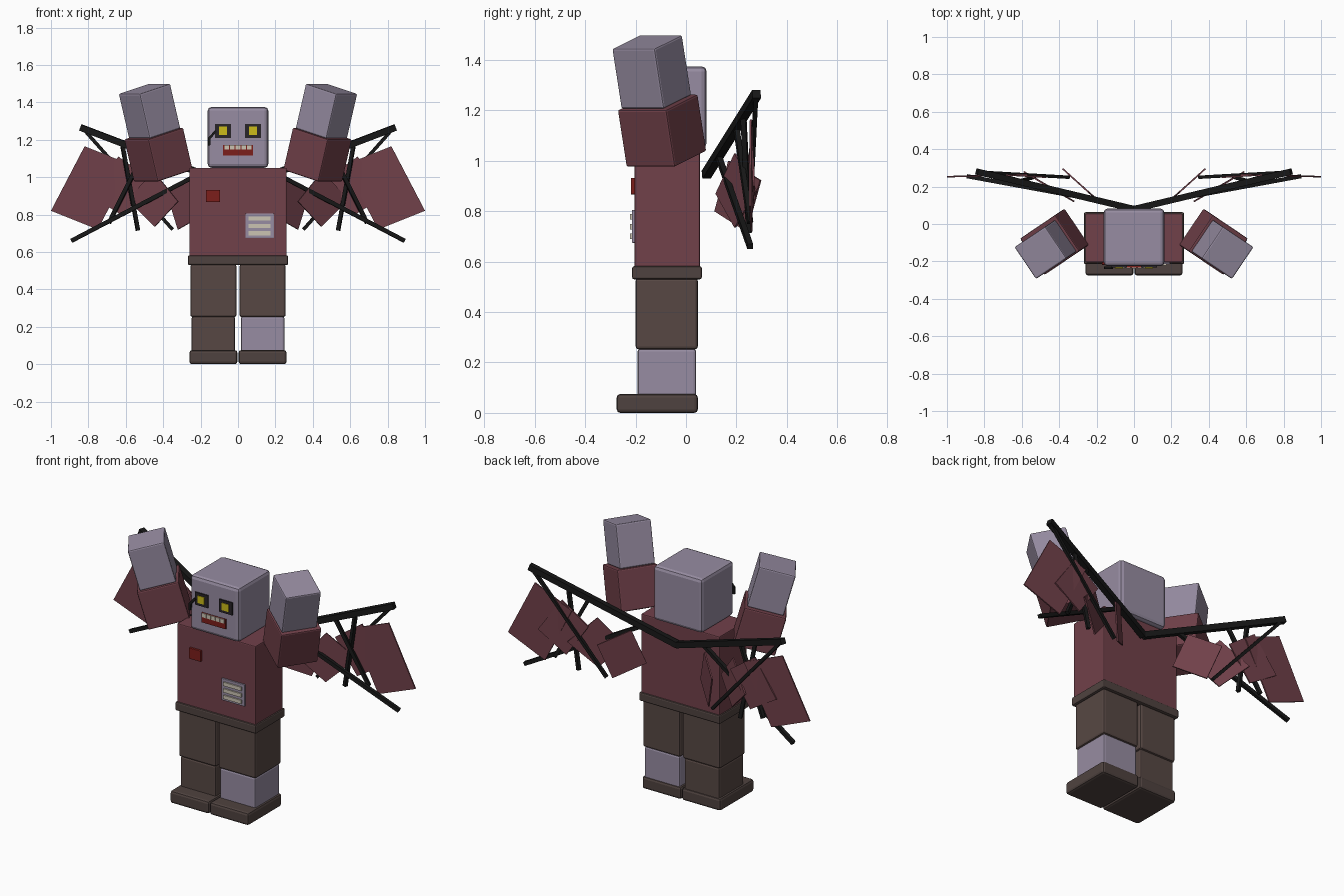
import bpy, bmesh, math
from mathutils import Vector, Matrix

if "Cube" in bpy.data.objects:
    bpy.data.objects.remove(bpy.data.objects["Cube"])


def material(name, rgb):
    m = bpy.data.materials.new(name)
    m.diffuse_color = (*rgb, 1)
    m.use_nodes = True
    m.node_tree.nodes["Principled BSDF"].inputs["Base Color"].default_value = m.diffuse_color
    return m


LILAC = material("lilac metal", (0.31, 0.265, 0.36))
MAROON = material("maroon cloth", (0.165, 0.052, 0.068))
BROWN = material("brown cloth", (0.095, 0.064, 0.057))
DARK = material("dark brown leather", (0.078, 0.055, 0.05))
BLACK = material("black rod", (0.009, 0.009, 0.009))
SOCKET = material("dark socket", (0.022, 0.018, 0.022))
YELLOW = material("yellow eye", (0.6, 0.5, 0.01))
RED = material("red", (0.2, 0.013, 0.011))
CREAM = material("cream", (0.6, 0.55, 0.45))


def finish(bm, name, mat, bevel=0.0):
    bmesh.ops.recalc_face_normals(bm, faces=bm.faces)
    me = bpy.data.meshes.new(name)
    bm.to_mesh(me)
    bm.free()
    ob = bpy.data.objects.new(name, me)
    bpy.context.collection.objects.link(ob)
    me.materials.append(mat)
    if bevel:
        b = ob.modifiers.new("bevel", 'BEVEL')
        b.width, b.segments = bevel, 2
    return ob


def cuboid(name, size, matrix, mat, bevel=0.0):
    bm = bmesh.new()
    bmesh.ops.create_cube(bm, size=1, matrix=matrix @ Matrix.Diagonal((*size, 1)))
    return finish(bm, name, mat, bevel)


def box(name, x, y, z, mat, bevel=0.0):
    """Axis-aligned box from (min, max) ranges."""
    size = [r[1] - r[0] for r in (x, y, z)]
    mid = [(r[0] + r[1]) / 2 for r in (x, y, z)]
    return cuboid(name, size, Matrix.Translation(mid), mat, bevel)


def beam(name, a, b, w, mat=BLACK):
    """Square rod between two points."""
    a, b = Vector(a), Vector(b)
    rot = (b - a).to_track_quat('Z', 'Y').to_matrix().to_4x4()
    cuboid(name, (w, w, (b - a).length), Matrix.Translation((a + b) / 2) @ rot, mat)


def panel(name, pts):
    """Thin flat cloth panel."""
    bm = bmesh.new()
    bm.faces.new([bm.verts.new(p) for p in pts])
    ob = finish(bm, name, MAROON)
    s = ob.modifiers.new("solidify", 'SOLIDIFY')
    s.thickness, s.offset = 0.008, 0


# Body and head
box("torso", (-0.26, 0.26), (-0.205, 0.055), (0.57, 1.05), MAROON, 0.006)
box("belt", (-0.268, 0.268), (-0.214, 0.063), (0.53, 0.582), DARK, 0.008)
box("head", (-0.162, 0.162), (-0.225, 0.082), (1.05, 1.375), LILAC, 0.02)

# Face
F = -0.225
for s, side in ((-1, "left"), (1, "right")):
    box("eye_socket_" + side, (s * 0.08 - 0.043, s * 0.08 + 0.043), (F - 0.008, F + 0.002),
        (1.21, 1.285), SOCKET)
    box("eye_" + side, (s * 0.08 - 0.022, s * 0.08 + 0.022), (F - 0.012, F), (1.226, 1.27), YELLOW)
box("mouth", (-0.08, 0.08), (F - 0.007, F + 0.002), (1.115, 1.173), RED)
for i in range(5):
    x = -0.06 + i * 0.03
    box(f"tooth_{i + 1}", (x - 0.0125, x + 0.0125), (F - 0.012, F), (1.149, 1.173), CREAM)
beam("cheek_wire_lower", (-0.155, F - 0.008, 1.17), (-0.153, F - 0.008, 1.212), 0.013)
beam("cheek_wire_upper", (-0.155, F - 0.008, 1.205), (-0.118, F - 0.008, 1.248), 0.013)

# Chest details
box("chest_badge", (-0.172, -0.096), (-0.218, -0.2), (0.867, 0.932), RED, 0.002)
box("chest_vent", (0.04, 0.192), (-0.214, -0.2), (0.675, 0.805), LILAC, 0.002)
for i in range(3):
    z = 0.70 + i * 0.039
    box(f"vent_slat_{i + 1}", (0.057, 0.175), (-0.222, -0.21), (z - 0.011, z + 0.011), CREAM)

# Legs: the right shin is bare metal
for s, side in ((-1, "left"), (1, "right")):
    def span(a, b):
        return tuple(sorted((s * a, s * b)))
    box("thigh_" + side, span(0.008, 0.255), (-0.2, 0.047), (0.252, 0.535), BROWN, 0.012)
    box("shin_" + side, span(0.015, 0.248), (-0.192, 0.04), (0.06, 0.254),
        LILAC if s > 0 else BROWN, 0.01)
    box("foot_" + side, span(0.003, 0.26), (-0.275, 0.047), (0, 0.075), DARK, 0.014)

# Raised arms: square blocks, yawed and leaning outwards
yaw, lean = math.radians(34), math.radians(15.5)
for s, side in ((-1, "left"), (1, "right")):
    turn = Matrix.Rotation(-s * yaw, 4, 'Z') @ Matrix.Rotation(s * lean, 4, 'Y')
    cuboid("sleeve_" + side, (0.236, 0.234, 0.235),
           Matrix.Translation((s * 0.425, -0.095, 1.12)) @ turn, MAROON, 0.008)
    cuboid("forearm_" + side, (0.206, 0.205, 0.248),
           Matrix.Translation((s * 0.473, -0.136, 1.353)) @ turn, LILAC, 0.008)

# Ragged wings: a spar, thin struts and cloth panels
ROOT, TIP = Vector((0, 0.08, 0.945)), Vector((0.84, 0.28, 1.265))


def on_spar(x):
    return ROOT.lerp(TIP, x / TIP.x)


struts = [(on_spar(0.20), (0.89, 0.255, 0.66), 0.022),
          (on_spar(0.62), (0.535, 0.25, 0.715), 0.02),
          (on_spar(0.50), (0.69, 0.255, 0.755), 0.02),
          (on_spar(0.83), (0.35, 0.25, 0.72), 0.018)]
panels = [[(0.82, 0.257, 1.165), (1.0, 0.253, 0.82), (0.75, 0.26, 0.72), (0.57, 0.264, 1.065)],
          [(0.64, 0.26, 1.11), (0.79, 0.27, 0.90), (0.61, 0.26, 0.79), (0.47, 0.25, 0.99)],
          [(0.45, 0.195, 1.03), (0.59, 0.28, 0.88), (0.445, 0.195, 0.735), (0.32, 0.12, 0.87)],
          [(0.243, 0.17, 1.0), (0.382, 0.296, 0.923), (0.32, 0.24, 0.72), (0.18, 0.115, 0.80)]]
for s, side in ((-1, "left"), (1, "right")):
    def flip(p):
        return Vector((s * p[0], p[1], p[2]))
    beam("wing_spar_" + side, flip(ROOT), flip(TIP), 0.034)
    for i, (a, b, w) in enumerate(struts):
        beam(f"wing_strut_{side}_{i + 1}", flip(a), flip(b), w)
    for i, pts in enumerate(panels):
        panel(f"wing_panel_{side}_{i + 1}", [flip(p) for p in pts])
